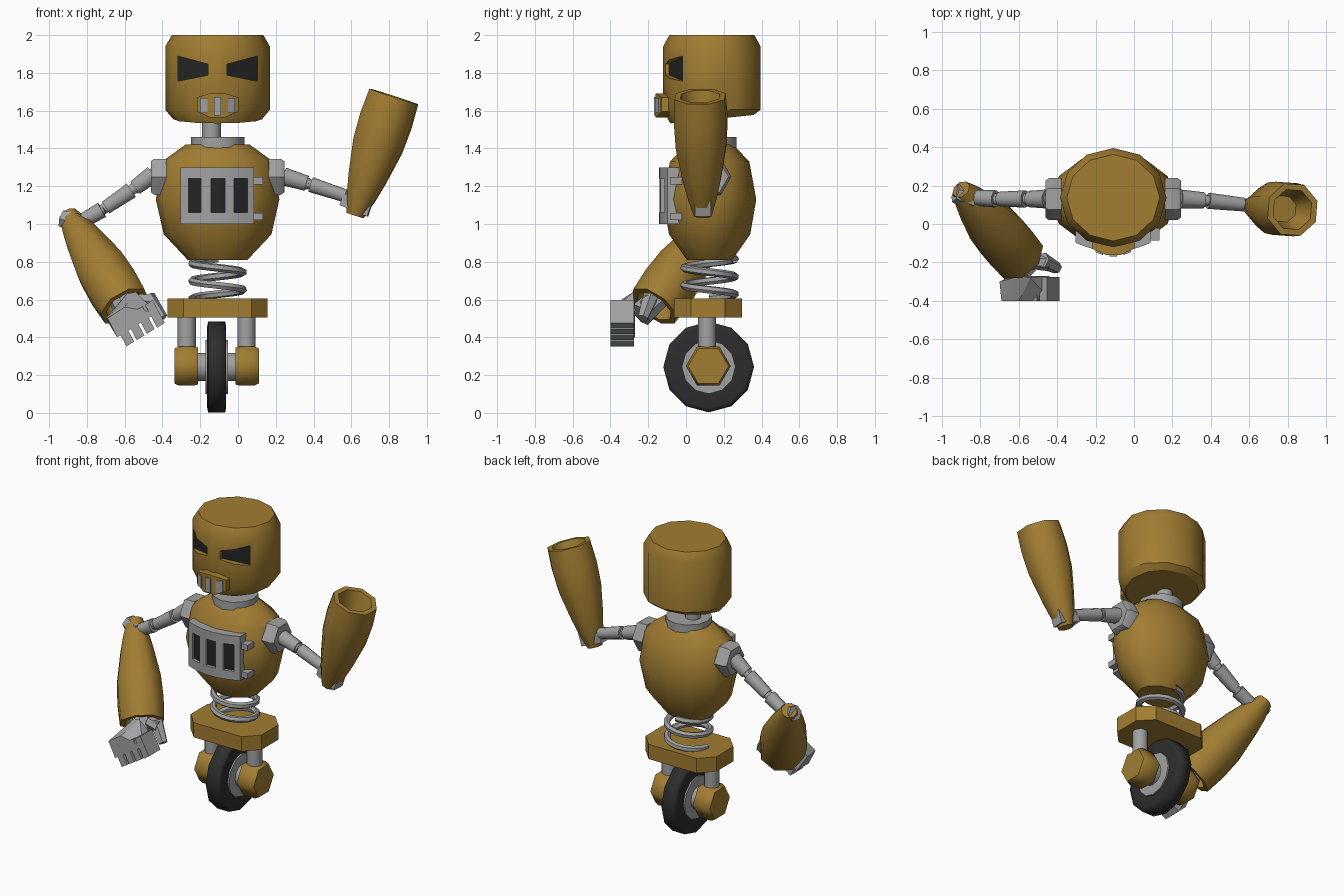
import bpy, bmesh
from math import sin, cos, pi, tau, radians
from mathutils import Vector

cube = bpy.data.objects.get("Cube")
if cube:
    bpy.data.objects.remove(cube)


def material(name, rgb):
    m = bpy.data.materials.new(name)
    m.use_nodes = True
    m.diffuse_color = (*rgb, 1)
    m.node_tree.nodes["Principled BSDF"].inputs["Base Color"].default_value = (*rgb, 1)
    return m


GOLD = material("ochre paint", (0.36, 0.205, 0.032))
STEEL = material("grey metal", (0.36, 0.36, 0.36))
BLACK = material("dark panel", (0.018, 0.018, 0.018))
RUBBER = material("tyre rubber", (0.026, 0.026, 0.026))
CX, CY = -0.108, 0.125          # body centre line


def finish(name, bm, mat, angle=40):
    bmesh.ops.recalc_face_normals(bm, faces=bm.faces)
    me = bpy.data.meshes.new(name)
    bm.to_mesh(me)
    bm.free()
    me.materials.append(mat)
    ob = bpy.data.objects.new(name, me)
    bpy.context.collection.objects.link(ob)
    smooth(ob, angle)
    return ob


def smooth(ob, angle):
    bpy.ops.object.select_all(action='DESELECT')
    ob.select_set(True)
    bpy.context.view_layer.objects.active = ob
    bpy.ops.object.shade_smooth_by_angle(angle=radians(angle))


def lathe(name, origin, axis, rings, n, mat, phase=0.0, angle=40, loop=False):
    """Rings of (distance along axis, radius, optional second radius)."""
    o, d = Vector(origin), Vector(axis).normalized()
    u = Vector((1, 0, 0)) if abs(d.z) > 0.99 else d.cross(Vector((0, 0, 1))).normalized()
    v = d.cross(u)
    bm = bmesh.new()
    rows = []
    for t, ru, *rv in rings:
        rw = rv[0] if rv else ru
        rows.append([bm.verts.new(o + d * t + u * ru * cos(phase + tau * i / n)
                                  + v * rw * sin(phase + tau * i / n)) for i in range(n)])
    pairs = list(zip(rows, rows[1:]))
    if loop:
        pairs.append((rows[-1], rows[0]))
    for a, b in pairs:
        for i in range(n):
            j = (i + 1) % n
            bm.faces.new((a[i], a[j], b[j], b[i]))
    if not loop:
        bm.faces.new(rows[0][::-1])
        bm.faces.new(rows[-1])
    return finish(name, bm, mat, angle)


def rod(name, a, b, r0, r1, n, mat, phase=0.0):
    a, b = Vector(a), Vector(b)
    return lathe(name, a, b - a, [(0, r0), ((b - a).length, r1)], n, mat, phase)


def prism(name, outline, front, depth, mat):
    """Upright plate: outline in x, z with its front bent along front(x)."""
    bm = bmesh.new()
    f = [bm.verts.new((x, front(x), z)) for x, z in outline]
    b = [bm.verts.new((x, front(x) + depth, z)) for x, z in outline]
    k = len(f)
    bm.faces.new(f)
    bm.faces.new(b[::-1])
    for i in range(k):
        j = (i + 1) % k
        bm.faces.new((f[i], b[i], b[j], f[j]))
    bmesh.ops.triangulate(bm, faces=[q for q in bm.faces if len(q.verts) > 4])
    return finish(name, bm, mat, 30)


def strip(x0, x1, z0, z1, n=1):
    xs = [x0 + (x1 - x0) * i / n for i in range(n + 1)]
    return [(x, z0) for x in xs] + [(x, z1) for x in xs[::-1]]


# Head, with a chin that drops toward the front
head = lathe("head", (CX, 0.137, 0), (0, 0, 1),
             [(1.555, 0.235, 0.22), (1.605, 0.277, 0.258), (1.94, 0.277, 0.258),
              (2.0, 0.242, 0.225)], 12, GOLD)
for vert in head.data.vertices:
    if vert.co.z < 1.58:
        vert.co.z += (vert.co.y - 0.137) * 0.1

# Recessed slanted eyes
for side, word in ((-1, "right"), (1, "left")):
    shape = [(CX + side * x, z) for x, z in
             ((0.05, 1.788), (0.21, 1.756), (0.21, 1.889), (0.05, 1.846))]

    def socket(x, s=side):
        return -0.085 + ((x - CX) * s - 0.05) * 0.5

    cutter = prism(word + "_eye_cutter", shape, lambda x: -0.3, 0.1, GOLD)
    for vert in cutter.data.vertices:
        if vert.co.y > -0.25:
            vert.co.y = socket(vert.co.x)
    mod = head.modifiers.new(word + "_socket", 'BOOLEAN')
    mod.object, mod.operation, mod.solver = cutter, 'DIFFERENCE', 'EXACT'
    bpy.context.view_layer.objects.active = head
    bpy.ops.object.modifier_apply(modifier=mod.name)
    bpy.data.objects.remove(cutter)
    prism(word + "_eye", shape, lambda x: socket(x) - 0.004, 0.008, BLACK)
smooth(head, 40)

# Mouth grille
def mouth_front(x):
    return -0.165 + 3.0 * (x - CX) ** 2

prism("mouth_frame", [(CX + x, z) for x, z in
      ((-0.11, 1.595), (-0.04, 1.565), (0.04, 1.565), (0.11, 1.595),
       (0.11, 1.67), (0.04, 1.692), (-0.04, 1.692), (-0.11, 1.67))],
      mouth_front, 0.06, GOLD)
for x in (-0.073, 0, 0.073):
    lift = 0.012 if x else 0
    prism("mouth_bar", strip(CX + x - 0.019, CX + x + 0.019, 1.575 + lift, 1.672 - lift / 2),
          lambda q: mouth_front(q) - 0.006, 0.009, STEEL)

# Neck
rod("neck", (-0.14, CY, 1.44), (-0.14, CY, 1.6), 0.05, 0.05, 12, STEEL)
rod("collar", (CX, CY, 1.4), (CX, CY, 1.46), 0.142, 0.142, 12, STEEL)

# Torso
lathe("torso", (CX, CY, 0), (0, 0, 1),
      [(0.81, 0.158, 0.12), (0.945, 0.285, 0.215), (1.13, 0.327, 0.247),
       (1.33, 0.295, 0.21), (1.42, 0.17, 0.125)], 12, GOLD)

# Chest panel: rails and posts around dark vents
def chest_front(x):
    return -0.143 + 1.2 * (x - CX) ** 2

for z0, z1 in ((1.0, 1.06), (1.24, 1.3)):
    prism("chest_rail", strip(-0.305, 0.085, z0, z1, 8), chest_front, 0.06, STEEL)
for x0, x1 in ((-0.305, -0.262), (-0.195, -0.142), (-0.07, -0.02), (0.05, 0.085)):
    prism("chest_post", strip(x0, x1, 1.06, 1.24), chest_front, 0.06, STEEL)
prism("chest_vents", strip(-0.28, 0.06, 1.04, 1.26, 8),
      lambda x: chest_front(x) + 0.02, 0.03, BLACK)
for z in (1.02, 1.21):
    prism("chest_hinge", strip(0.07, 0.132, z, z + 0.038), lambda x: -0.085, 0.065, STEEL)

# Shoulders
for side, word in ((-1, "right"), (1, "left")):
    lathe(word + "_shoulder", (CX + side * 0.27, 0.13, 1.25), (side, 0, 0),
          [(0, 0.11), (0.065, 0.11), (0.083, 0.095)], 6, STEEL)


def upper_arm(word, points, radii):
    """Jointed arm: a thin core with a sleeve on each stretch."""
    pts = [Vector(p) for p in points]
    for a, b, r in zip(pts, pts[1:], radii):
        step = (b - a).normalized() * 0.012
        rod(word + "_arm_core", a, b, r * 0.65, r * 0.65, 10, STEEL)
        rod(word + "_arm_sleeve", a + step, b - step, r, r * 0.85, 10, STEEL)


def forearm(word, start, end):
    """Tapered gauntlet with a hollow wrist end."""
    s, e = Vector(start), Vector(end)
    k = (e - s).length / 0.65
    rings = [(0, 0.05), (0.1, 0.083), (0.2, 0.108), (0.38, 0.143), (0.52, 0.15),
             (0.65, 0.143), (0.65, 0.11), (0.5, 0.072)]
    lathe(word + "_forearm", s, e - s, [(t * k, r) for t, r in rings], 8, GOLD, pi / 8, 46)


upper_arm("left", [(0.23, 0.13, 1.255), (0.375, 0.122, 1.212), (0.58, 0.1, 1.145)], (0.05, 0.042))
forearm("left", (0.62, 0.09, 1.045), (0.825, 0.075, 1.675))
rod("left_elbow", (0.55, 0.1, 1.13), (0.7, 0.09, 1.08), 0.045, 0.06, 4, STEEL, pi / 4)

upper_arm("right", [(-0.44, 0.13, 1.27), (-0.555, 0.13, 1.185), (-0.71, 0.13, 1.08),
                    (-0.87, 0.14, 0.99)], (0.05, 0.045, 0.045))
forearm("right", (-0.9, 0.18, 1.05), (-0.6, -0.17, 0.565))
rod("right_elbow", (-0.84, 0.13, 1.0), (-0.93, 0.16, 1.03), 0.06, 0.05, 6, STEEL)

# Right hand: wrist, palm, curled fingers and thumb
rod("right_wrist", (-0.64, -0.12, 0.63), (-0.57, -0.24, 0.52), 0.06, 0.07, 8, STEEL)
bm = bmesh.new()
for p in ((-0.7, -0.3, 0.5), (-0.69, -0.4, 0.5), (-0.59, -0.27, 0.63), (-0.54, -0.28, 0.64),
          (-0.6, -0.4, 0.56), (-0.43, -0.4, 0.53), (-0.44, -0.27, 0.54),
          (-0.64, -0.27, 0.4), (-0.64, -0.4, 0.4)):
    bm.verts.new(p)
bmesh.ops.convex_hull(bm, input=bm.verts)
finish("right_palm", bm, STEEL, 25)
for i in range(4):
    base = Vector((-0.61 + 0.054 * i, -0.335, 0.44 + 0.033 * i))
    bm = bmesh.new()
    along, down = Vector((0.02, 0, 0.013)), Vector((0.04, 0, -0.075))
    for a in (-1, 1):
        for y in (-0.065, 0.06):
            for foot in (-0.6, 1):
                bm.verts.new(base + along * a + down * foot + Vector((0, y, 0)))
    bmesh.ops.convex_hull(bm, input=bm.verts)
    finish("right_finger", bm, STEEL)
rod("right_thumb_base", (-0.53, -0.2, 0.6), (-0.45, -0.2, 0.585), 0.035, 0.045, 6, STEEL)
rod("right_thumb_tip", (-0.48, -0.19, 0.61), (-0.4, -0.23, 0.5), 0.045, 0.03, 6, STEEL)

# Waist spring
curve = bpy.data.curves.new("waist_spring", 'CURVE')
curve.dimensions, curve.bevel_depth, curve.bevel_resolution = '3D', 0.021, 1
line = curve.splines.new('POLY')
turns, steps = 2.25, 36
line.points.add(steps)
for i, p in enumerate(line.points):
    a = tau * turns * i / steps + pi / 2
    p.co = (CX + 0.135 * cos(a), CY + 0.135 * sin(a), 0.815 - 0.21 * i / steps, 1)
curve.materials.append(STEEL)
spring = bpy.data.objects.new("waist_spring", curve)
bpy.context.collection.objects.link(spring)
bpy.ops.object.select_all(action='DESELECT')
spring.select_set(True)
bpy.context.view_layer.objects.active = spring
bpy.ops.object.convert(target='MESH')
smooth(spring, 50)

# Hip plate: a block with clipped corners
bm = bmesh.new()
for z in (0.505, 0.605):
    for sx in (-1, 1):
        for sy in (-1, 1):
            for x, y in ((0.265, 0.09), (0.18, 0.18)):
                bm.verts.new((CX + sx * x, 0.117 + sy * y, z))
bmesh.ops.convex_hull(bm, input=bm.verts)
finish("hip_plate", bm, GOLD, 20)

# Wheel, axle and fork
WY, WZ, WX = 0.12, 0.243, -0.113
lathe("tyre", (WX, WY, WZ), (1, 0, 0),
      [(-0.05, 0.135), (-0.05, 0.215), (-0.045, 0.24), (0.045, 0.24), (0.05, 0.215), (0.05, 0.135)],
      12, RUBBER, 0, 80, loop=True)
rod("wheel_disc", (WX - 0.06, WY, WZ), (WX + 0.06, WY, WZ), 0.142, 0.142, 12, STEEL)
rod("axle", (WX - 0.14, WY, WZ), (WX + 0.14, WY, WZ), 0.075, 0.075, 12, STEEL)
for side, word in ((-1, "right"), (1, "left")):
    leg = WX + side * 0.158
    rod(word + "_fork_leg", (leg, 0.112, 0.3), (leg, 0.112, 0.52), 0.048, 0.048, 12, STEEL)
    lathe(word + "_axle_cap", (WX + side * 0.1, 0.118, 0.248), (side, 0, 0),
          [(0, 0.113), (0.02, 0.119), (0.1, 0.119), (0.123, 0.107)], 6, GOLD, 0, 62)
